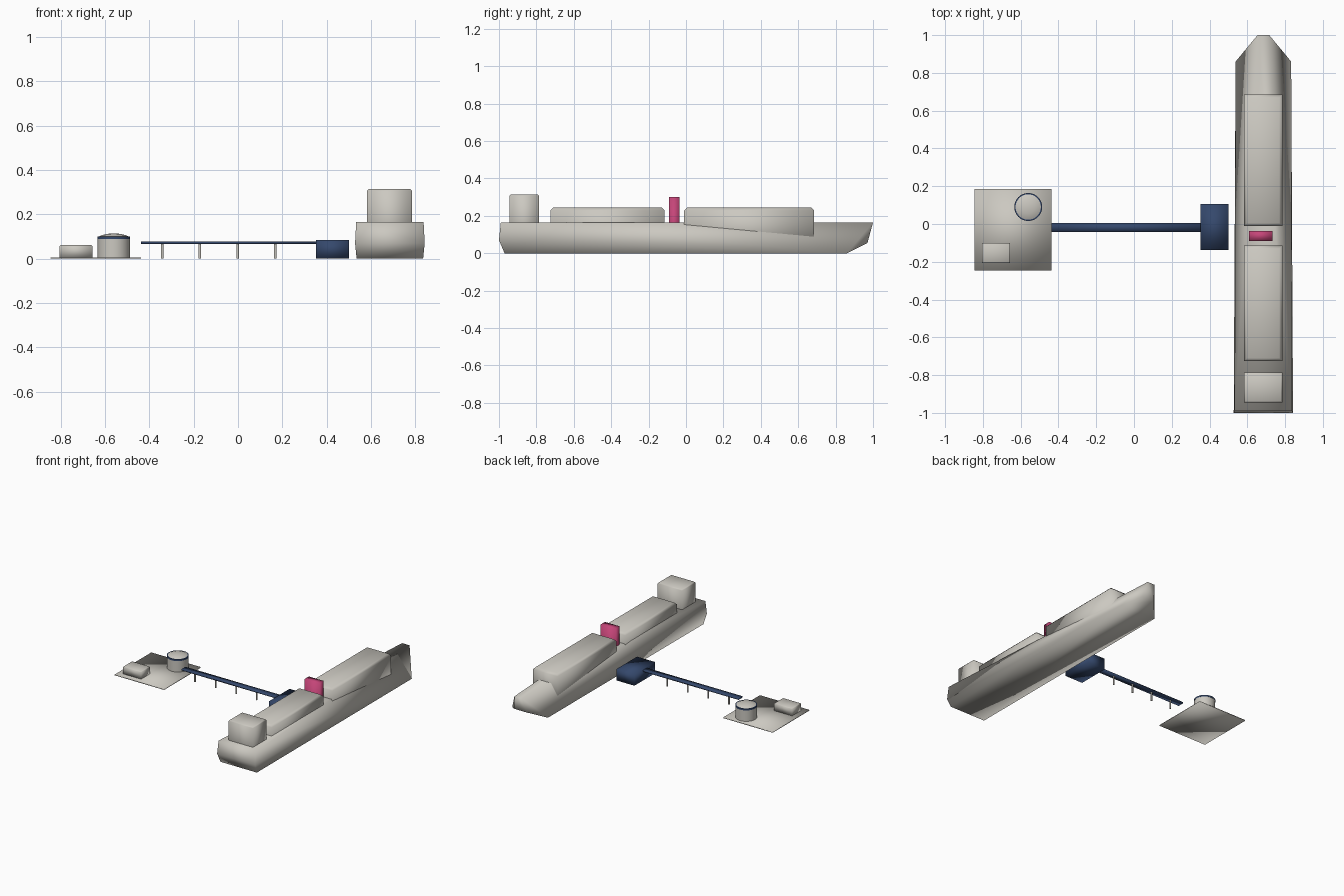
import bpy, bmesh
from mathutils import Vector

if "Cube" in bpy.data.objects:
    bpy.data.objects.remove(bpy.data.objects["Cube"], do_unlink=True)


def material(name, rgb):
    m = bpy.data.materials.new(name)
    m.use_nodes = True
    m.diffuse_color = (*rgb, 1)
    m.node_tree.nodes["Principled BSDF"].inputs["Base Color"].default_value = (*rgb, 1)
    return m


GREY = material("warm_grey", (0.60, 0.58, 0.53))
NAVY = material("navy_blue", (0.035, 0.065, 0.15))
PINK = material("deep_pink", (0.56, 0.06, 0.19))


def finish(name, bm, mat):
    """Turn a bmesh into a smooth-shaded object of one colour."""
    bmesh.ops.recalc_face_normals(bm, faces=bm.faces)
    for f in bm.faces:
        f.smooth = True
    me = bpy.data.meshes.new(name)
    bm.to_mesh(me)
    bm.free()
    me.materials.append(mat)
    ob = bpy.data.objects.new(name, me)
    bpy.context.scene.collection.objects.link(ob)
    return ob


def box(name, xs, ys, zs, mat, chamfer=0):
    """Box between limits, with optional chamfered top edges."""
    bm = bmesh.new()
    bmesh.ops.create_cube(bm, size=1)
    for v in bm.verts:
        v.co = Vector([r[0] if c < 0 else r[1] for c, r in zip(v.co, (xs, ys, zs))])
    if chamfer:
        top = [e for e in bm.edges if all(v.co.z > zs[1] - 1e-4 for v in e.verts)]
        bmesh.ops.bevel(bm, geom=top, offset=chamfer, segments=1, affect='EDGES')
    return finish(name, bm, mat)


def lathe(name, centre, profile, mat, sides=32):
    """Stack of rings given as (radius, height), capped at both ends."""
    bm = bmesh.new()
    last = None
    for r, z in profile:
        ring = bmesh.ops.create_circle(bm, segments=sides, radius=r)["verts"]
        for v in ring:
            v.co += Vector((centre[0], centre[1], z))
        if last:
            for i in range(sides):
                j = (i + 1) % sides
                bm.faces.new((last[i], last[j], ring[j], ring[i]))
        else:
            bm.faces.new(ring)
        last = ring
    bm.faces.new(last)
    ob = finish(name, bm, mat)
    for o in bpy.context.selected_objects:
        o.select_set(False)
    ob.select_set(True)
    bpy.context.view_layer.objects.active = ob
    bpy.ops.object.shade_smooth_by_angle(angle=0.7)
    return ob


# Ship hull: wide stern, narrow raised bow edge, mirrored half-section points
HULL_X = 0.685
half = [(0.152, -0.99, 0.165), (0.157, -1.0, 0.07), (0.15, -0.97, 0),
        (0.147, 0.86, 0), (0.05, 0.97, 0.055), (0.031, 1.0, 0.165)]
bm = bmesh.new()
for side in (-1, 1):
    for x, y, z in half:
        bm.verts.new((HULL_X + side * x, y, z))
bmesh.ops.convex_hull(bm, input=bm.verts)
bmesh.ops.dissolve_limit(bm, angle_limit=0.001, verts=bm.verts, edges=bm.edges)
finish("ship_hull", bm, GREY)

# Ship superstructure
beam = (0.582, 0.785)
box("forward_cargo_tank", beam, (-0.01, 0.685), (0.002, 0.245), GREY, 0.016)
box("aft_cargo_tank", beam, (-0.725, -0.115), (0.002, 0.245), GREY, 0.016)
box("deckhouse", beam, (-0.945, -0.785), (0.002, 0.315), GREY, 0.008)
box("manifold", (0.61, 0.732), (-0.09, -0.036), (0.002, 0.30), PINK)

# Jetty: loading platform, walkway and piles
box("loading_platform", (0.352, 0.5), (-0.137, 0.105), (0, 0.085), NAVY)
box("walkway", (-0.437, 0.36), (-0.042, 0.005), (0.067, 0.077), NAVY)
for i in range(4):
    lathe(f"pile_{i + 1}", (-0.342 + 0.17 * i, -0.018),
          [(0.006, 0), (0.006, 0.068)], GREY, 10)

# Shore terminal: ground plate, building and storage tank
box("ground_plate", (-0.845, -0.437), (-0.247, 0.185), (0, 0.006), GREY)
box("terminal_building", (-0.805, -0.656), (-0.206, -0.1), (0.002, 0.062), GREY, 0.005)
tank = (-0.56, 0.09)
lathe("storage_tank", tank, [(0.073, 0.002), (0.073, 0.09)], GREY)
lathe("tank_rim", tank, [(0.074, 0.088), (0.074, 0.1)], NAVY)
lathe("tank_roof", tank, [(0.069, 0.099), (0.055, 0.106), (0.035, 0.111), (0.012, 0.114)], GREY)
